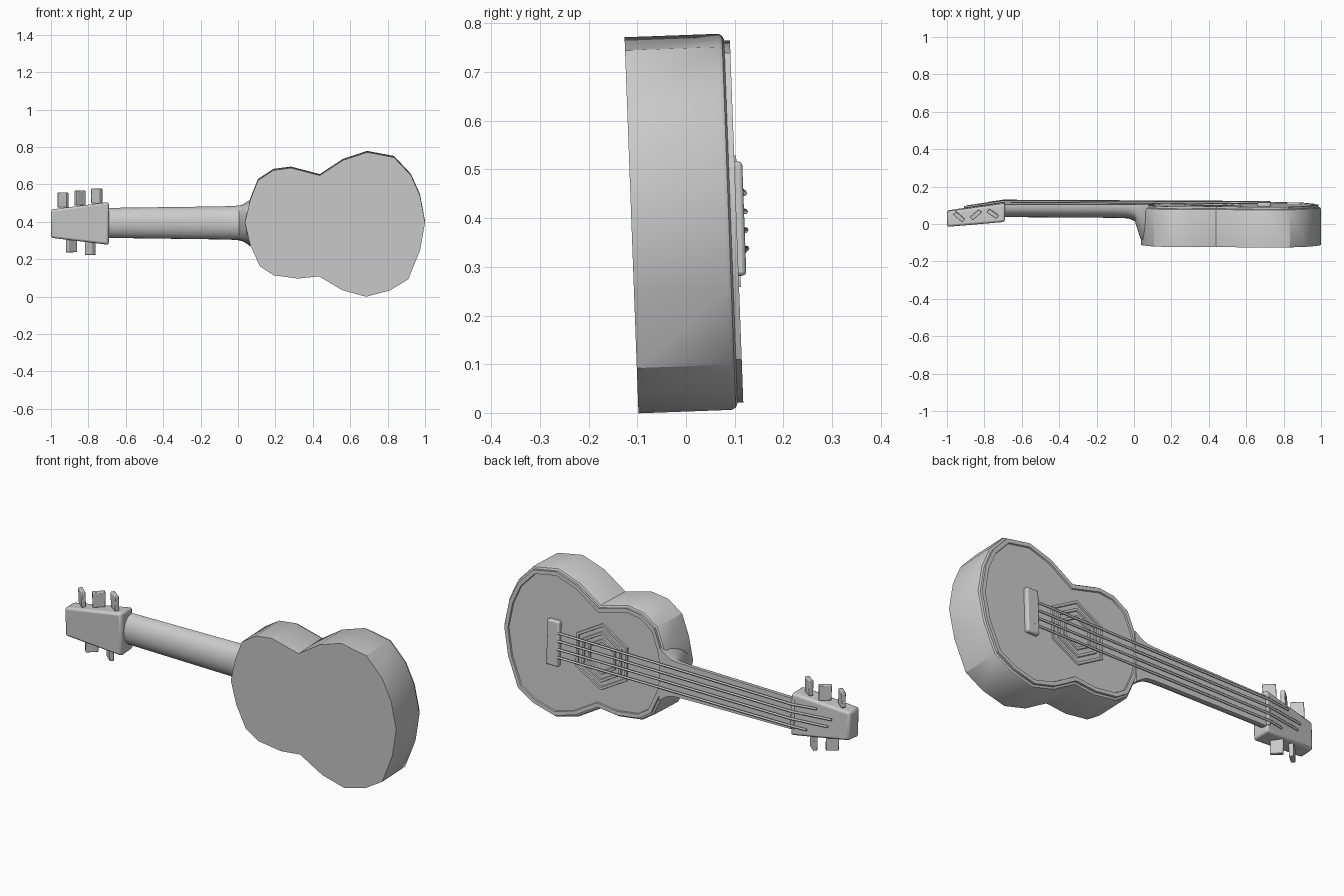
import bpy, bmesh, math
from mathutils import Vector

if "Cube" in bpy.data.objects:
    bpy.data.objects.remove(bpy.data.objects["Cube"], do_unlink=True)

MID = 0.39      # height of the long axis
TILT = 0.037    # lean of the whole instrument about its long axis

grey = bpy.data.materials.new("plain grey")
grey.use_nodes = True
grey.diffuse_color = (0.6, 0.6, 0.6, 1)
grey.node_tree.nodes["Principled BSDF"].inputs["Base Color"].default_value = (0.6, 0.6, 0.6, 1)


def finish(name, bm, bevel=0, angle=35):
    """Turn a bmesh (z measured from the long axis) into a tilted, shaded object."""
    bmesh.ops.recalc_face_normals(bm, faces=bm.faces[:])
    mesh = bpy.data.meshes.new(name)
    bm.to_mesh(mesh)
    bm.free()
    mesh.materials.append(grey)
    ob = bpy.data.objects.new(name, mesh)
    bpy.context.collection.objects.link(ob)
    ob.location.z = MID
    ob.rotation_euler.x = TILT
    if bevel:
        mod = ob.modifiers.new("soft edges", "BEVEL")
        mod.width, mod.segments = bevel, 2
        mod.limit_method, mod.angle_limit = 'ANGLE', math.radians(50)
    bpy.ops.object.select_all(action='DESELECT')
    ob.select_set(True)
    bpy.context.view_layer.objects.active = ob
    bpy.ops.object.shade_smooth_by_angle(angle=math.radians(angle))
    return ob


def loft(name, rings, closed=False, **kw):
    """Skin rings of points; cap the ends, or join last to first when closed."""
    bm = bmesh.new()
    loops = [[bm.verts.new(p) for p in ring] for ring in rings]
    n = len(loops[0])
    pairs = list(zip(loops, loops[1:]))
    if closed:
        pairs.append((loops[-1], loops[0]))
    for a, b in pairs:
        for i in range(n):
            j = (i + 1) % n
            bm.faces.new((a[i], a[j], b[j], b[i]))
    if not closed:
        bm.faces.new(loops[0])
        bm.faces.new(loops[-1])
    return finish(name, bm, **kw)


def inset(points, d):
    """Move a counter-clockwise outline inwards by d."""
    out = []
    for i, p in enumerate(points):
        p = Vector(p)
        a = (p - Vector(points[i - 1])).normalized()
        b = (Vector(points[(i + 1) % len(points)]) - p).normalized()
        na, nb = Vector((-a.y, a.x)), Vector((-b.y, b.x))
        out.append(p + (na + nb) * d / (1 + na.dot(nb)))
    return out


def at_depth(points, y):
    return [(p[0], y, p[1]) for p in points]


# Body: figure-eight outline, counter-clockwise seen from the back
outline = [(x, z - MID) for x, z in (
    (.037, .40), (.065, .28), (.117, .166), (.19, .118), (.32, .10), (.433, .112),
    (.56, .037), (.685, .003), (.813, .037), (.91, .096), (.973, .25),
    (1, .40), (.973, .545), (.925, .652), (.834, .749), (.69, .776),
    (.56, .733), (.438, .652), (.283, .692), (.19, .68), (.107, .626), (.065, .52))]
loft("body", [at_depth(inset(outline, d), y) for d, y in
              ((0, -.112), (0, .08), (.004, .088), (.012, .092))])

# Raised edge binding around the soundboard
loft("edge_binding", [at_depth(inset(outline, d), y) for d, y in
                      ((.014, .085), (.014, .104), (.034, .104), (.04, .085))], closed=True)
loft("soundboard", [at_depth(inset(outline, .03), y) for y in (.08, .097)])

# Rosette: concentric six-sided ridges
def hexagon(r):
    return [(.42 + r * math.sin(k * math.pi / 3), r * math.cos(k * math.pi / 3))
            for k in range(6)]

for k, r in enumerate((.175, .135, .095)):
    loft(f"rosette_ring_{k + 1}", [at_depth(hexagon(r - d), y) for d, y in
         ((0, .09), (.004, .104), (.018, .104), (.022, .09))], closed=True)


# Neck: half-round section, flaring into the heel
def neck_ring(x, half, low):
    arc = [(x, .098 - (.098 - low) * math.sin(a), half * math.cos(a))
           for a in (k * math.pi / 12 for k in range(13))]
    return [(x, .108, half)] + arc + [(x, .108, -half)]

loft("neck", [neck_ring(*r) for r in (
    (-.70, .08, .037), (-.10, .088, .033), (-.03, .09, .03), (.005, .093, .015),
    (.025, .098, -.05), (.045, .11, -.105), (.08, .135, -.108))])


# Headstock: tapered block leaning back
def head_ring(x, half, low, high):
    return [(x, low, -half), (x, low, half), (x, high, half * .96), (x, high, -half * .96)]

loft("headstock", [head_ring(-1, .076, -.013, .07), head_ring(-.69, .115, .015, .115)],
     bevel=.012)


def box(name, centre, size, turn=0, bevel=.005):
    bm = bmesh.new()
    bmesh.ops.create_cube(bm, size=1)
    bmesh.ops.scale(bm, vec=size, verts=bm.verts[:])
    c, s = math.cos(turn), math.sin(turn)
    for v in bm.verts:
        x, y, z = v.co
        v.co = Vector((x * c - y * s, x * s + y * c, z)) + Vector(centre)
    return finish(name, bm, bevel)


# Nut and bridge
box("nut", (-.70, .107, 0), (.02, .022, .15))
box("bridge", (.695, .105, .005), (.07, .03, .235), bevel=.008)

# Tuning pegs: flat keys, turned alternately
for k, (x, y, z, turn) in enumerate((
        (-.935, .043, .125, -.7), (-.845, .055, .135, .7), (-.755, .06, .145, -.6),
        (-.89, .05, -.115, .7), (-.79, .06, -.13, -.7))):
    box(f"tuning_peg_{k + 1}", (x, y, z), (.062, .022, .08), turn, bevel=.004)

# Strings: bridge to nut, then down along the headstock face
def tube(name, path, radius):
    rings = [[(x, y + radius * math.cos(a), z + radius * math.sin(a))
              for a in (k * math.pi / 3 for k in range(6))] for x, y, z in path]
    return loft(name, rings, angle=70)

for k, end in enumerate((-.78, -.89, -.91, -.83)):
    z = (k - 1.5) * .042
    drop = .122 + (end + .70) * .15
    tube(f"string_{k + 1}", [(.69, .115, z), (-.70, .122, z * .9), (end, drop, z * .95)], .006)
